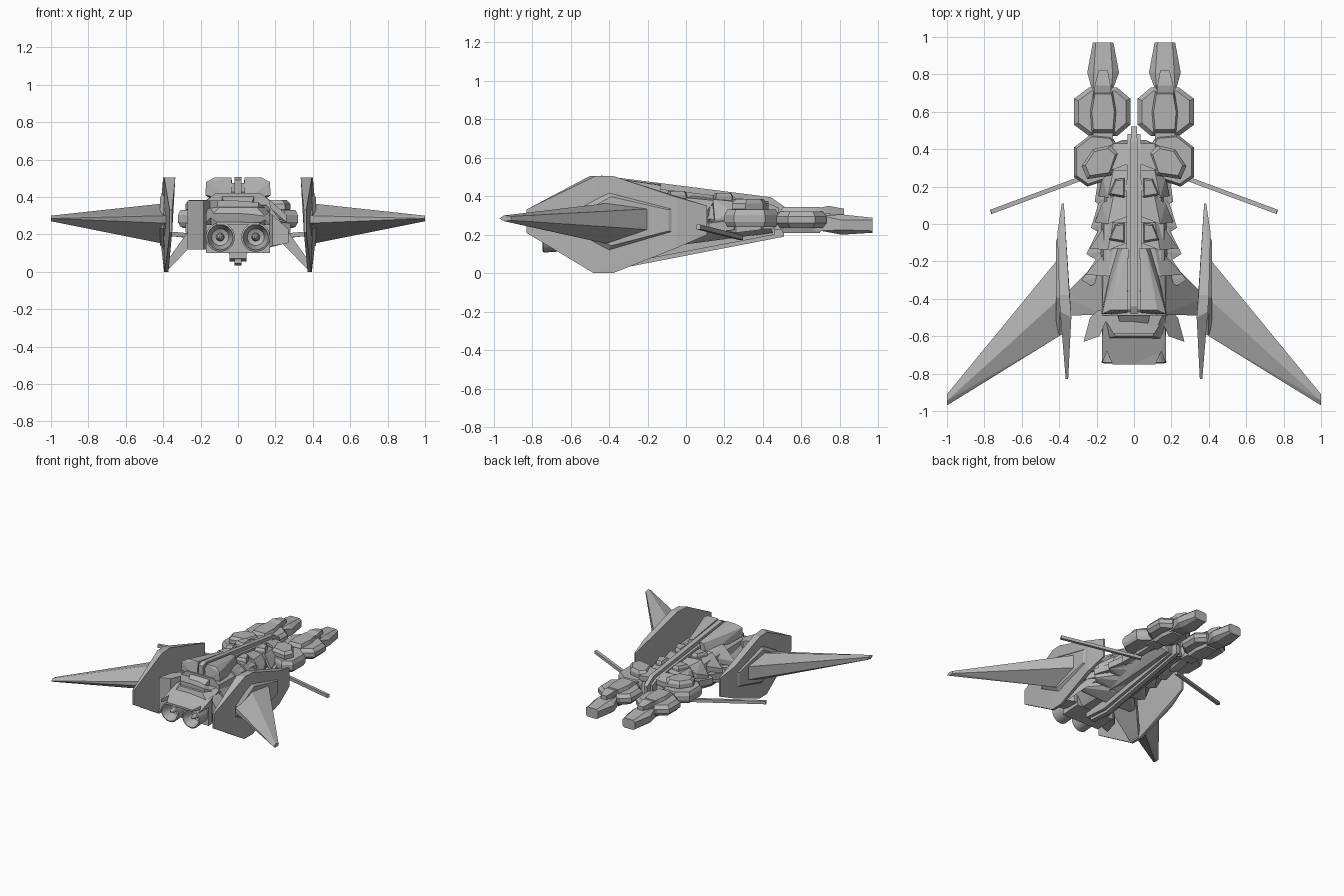
import bpy, bmesh, math
from mathutils import Vector

grey = bpy.data.materials.new("hull_grey")
grey.diffuse_color = (0.45, 0.45, 0.45, 1)


def finish(name, bm):
    bmesh.ops.recalc_face_normals(bm, faces=bm.faces[:])
    me = bpy.data.meshes.new(name)
    bm.to_mesh(me)
    bm.free()
    me.materials.append(grey)
    ob = bpy.data.objects.new(name, me)
    bpy.context.collection.objects.link(ob)
    return ob


def solid(name, pts, mirror=True):
    """Faceted convex block through the points, mirrored across x."""
    bm = bmesh.new()
    for s in ((1, -1) if mirror else (1,)):
        vs = [bm.verts.new((s * x, y, z)) for x, y, z in pts]
        r = bmesh.ops.convex_hull(bm, input=vs)
        junk = {v for v in r["geom_interior"] + r["geom_unused"]
                if isinstance(v, bmesh.types.BMVert) and v.is_valid}
        bmesh.ops.delete(bm, geom=list(junk), context='VERTS')
    bmesh.ops.dissolve_limit(bm, angle_limit=0.01, verts=bm.verts[:], edges=bm.edges[:])
    return finish(name, bm)


def rings(*secs):
    """Rectangular sections (y, x0, x1, z0, z1) turned into points."""
    return [(x, y, z) for y, x0, x1, z0, z1 in secs for x in (x0, x1) for z in (z0, z1)]


def slab(pts, t):
    return list(pts) + [(x, y, z - t) for x, y, z in pts]


def chamfered(outline, z0, z1, k=0.75):
    """Plan outline whose top and bottom are shrunk toward its middle."""
    cx = sum(p[0] for p in outline) / len(outline)
    cy = sum(p[1] for p in outline) / len(outline)
    h = (z1 - z0) * 0.3
    out = []
    for x, y in outline:
        a, b = cx + (x - cx) * k, cy + (y - cy) * k
        out += [(x, y, z0 + h), (x, y, z1 - h), (a, b, z0), (a, b, z1)]
    return out


def prism(name, outline, z_low, z_high):
    """Extruded plan outline (right half, mirrored); heights are functions of (x, y)."""
    full = outline + [(-x, y) for x, y in reversed(outline) if x > 0]
    bm = bmesh.new()
    lo = [bm.verts.new((x, y, z_low(x, y))) for x, y in full]
    hi = [bm.verts.new((x, y, z_high(x, y))) for x, y in full]
    bm.faces.new(lo)
    bm.faces.new(hi)
    n = len(full)
    for i in range(n):
        bm.faces.new((lo[i], lo[(i + 1) % n], hi[(i + 1) % n], hi[i]))
    bmesh.ops.triangulate(bm, faces=[f for f in bm.faces if len(f.verts) > 4])
    return finish(name, bm)


def lathe(name, profile, cx, cz, n=20):
    """Revolve (radius, y) around a line parallel to y, on both sides."""
    bm = bmesh.new()
    for s in (1, -1):
        loops = [[bm.verts.new((s * cx + r * math.cos(i * math.tau / n), y,
                                cz + r * math.sin(i * math.tau / n))) for i in range(n)]
                 for r, y in profile]
        for a, b in zip(loops, loops[1:]):
            for i in range(n):
                bm.faces.new((a[i], a[(i + 1) % n], b[(i + 1) % n], b[i]))
        bm.faces.new(loops[-1])
    ob = finish(name, bm)
    for p in ob.data.polygons:
        p.use_smooth = len(p.vertices) == 4
    ob.data.set_sharp_from_angle(angle=math.radians(35))


def bar(name, a, b, r):
    a, b = Vector(a), Vector(b)
    d = (b - a).normalized()
    u = d.cross(Vector((0, 0, 1))).normalized() * r
    w = d.cross(u).normalized() * r
    solid(name, [tuple(p + u * i + w * j) for p in (a, b) for i in (1, -1) for j in (1, -1)])


# swept main wings with a diamond section
solid("main_wing", [(0.40, -0.18, 0.335), (0.40, -0.18, 0.225), (0.40, -0.40, 0.365),
                    (0.40, -0.40, 0.15), (0.385, -0.59, 0.30), (0.385, -0.59, 0.26),
                    (1.0, -0.91, 0.295), (1.0, -0.91, 0.275), (1.0, -0.945, 0.30),
                    (1.0, -0.945, 0.27), (1.0, -0.97, 0.285)])
# raised collar at wing root
solid("wing_collar", [(x, y, z) for x, k in ((0.395, 1), (0.418, 0.85)) for y, z in
                      [(-0.33 + k * a, 0.27 + k * b) for a, b in
                       ((0.28, 0.07), (0.28, -0.06), (-0.07, 0.15), (-0.07, -0.15),
                        (-0.27, 0.04), (-0.27, -0.04))]])
# tall side fins
solid("side_fin", [(0.352, -0.83, 0.33), (0.365, -0.83, 0.33), (0.352, -0.83, 0.21),
                   (0.365, -0.83, 0.21), (0.335, -0.50, 0.505), (0.395, -0.47, 0.505),
                   (0.345, -0.38, 0.505), (0.40, -0.38, 0.505), (0.372, -0.48, 0.0),
                   (0.392, -0.48, 0.0), (0.375, -0.38, 0.0), (0.395, -0.38, 0.0),
                   (0.38, -0.05, 0.40), (0.41, -0.05, 0.395), (0.388, -0.05, 0.13),
                   (0.41, -0.05, 0.13), (0.375, 0.11, 0.35), (0.386, 0.11, 0.35),
                   (0.375, 0.11, 0.20), (0.386, 0.11, 0.20)])
# drooping struts from hull to fin
solid("fin_strut", [(0.10, -0.11, 0.38), (0.14, -0.16, 0.26), (0.15, -0.485, 0.38),
                    (0.15, -0.485, 0.24), (0.385, -0.39, 0.05), (0.385, -0.49, 0.05),
                    (0.38, -0.40, 0.005), (0.38, -0.49, 0.005)])

# central hull core
solid("hull_core", [(x * s, y, z) for s in (1, -1) for x, y, z in (
    (0.17, -0.49, 0.38), (0.12, -0.49, 0.42), (0.19, -0.49, 0.22), (0.12, -0.49, 0.11),
    (0.16, 0.0, 0.36), (0.18, 0.0, 0.24), (0.09, 0.0, 0.15),
    (0.11, 0.42, 0.33), (0.13, 0.42, 0.26), (0.06, 0.45, 0.21))], False)
# top dorsal blocks either side of spine
solid("dorsal_block", [(0.035, -0.46, 0.505), (0.125, -0.46, 0.505), (0.17, -0.48, 0.48),
                       (0.175, -0.48, 0.41), (0.035, -0.48, 0.38), (0.03, -0.13, 0.46),
                       (0.065, -0.13, 0.455), (0.10, -0.13, 0.36), (0.03, -0.13, 0.36)])
# long spine and keel, each a wide base with a narrow ridge
solid("spine_base", rings((-0.46, -0.042, 0.042, 0.36, 0.475), (0.40, -0.038, 0.038, 0.28, 0.375),
                          (0.48, -0.035, 0.035, 0.27, 0.34)), False)
solid("spine_ridge", rings((-0.48, -0.02, 0.02, 0.36, 0.49), (-0.44, -0.02, 0.02, 0.36, 0.507),
                           (0.44, -0.018, 0.018, 0.28, 0.395), (0.52, -0.015, 0.015, 0.26, 0.34)), False)
solid("keel_base", rings((-0.50, -0.045, 0.045, 0.07, 0.2), (-0.30, -0.045, 0.045, 0.055, 0.2),
                         (0.46, -0.035, 0.035, 0.20, 0.27)), False)
solid("keel_ridge", rings((-0.48, -0.02, 0.02, 0.045, 0.2), (-0.30, -0.02, 0.02, 0.033, 0.2),
                          (0.51, -0.015, 0.015, 0.19, 0.27)), False)

# overlapping rib armour, top and bottom
for i, (y, w) in enumerate(((0.34, 0.20), (0.20, 0.21), (0.06, 0.23), (-0.08, 0.255), (-0.22, 0.28))):
    zt = 0.385 - 0.06 * (y - 0.1)
    zb = 0.12 + 0.2 * (y + 0.1)
    solid(f"upper_rib_{i}", slab([(0.035, y + 0.09, zt), (0.11, y + 0.09, zt - 0.01),
                                  (0.17, y + 0.05, zt - 0.06), (w - 0.02, y - 0.05, zt - 0.10),
                                  (0.14, y - 0.06, zt + 0.005), (0.035, y - 0.02, zt + 0.015)], 0.04))
    solid(f"side_rib_{i}", slab([(0.13, y + 0.09, 0.29), (0.19, y + 0.05, 0.275),
                                 (w, y - 0.08, 0.26), (w - 0.05, y - 0.11, 0.265),
                                 (0.13, y - 0.06, 0.29)], 0.05))
    solid(f"lower_rib_{i}", slab([(0.04, y + 0.09, zb + 0.06), (0.12, y + 0.07, zb + 0.10),
                                  (w - 0.01, y - 0.08, max(zb + 0.09, 0.17)),
                                  (w - 0.05, y - 0.11, max(zb + 0.08, 0.16)),
                                  (0.04, y - 0.05, zb + 0.03)], 0.03))
# raised hatch frames on the back
for i, y in enumerate((0.19, -0.05)):
    solid(f"dorsal_hatch_{i}", chamfered([(0.05, y + 0.055), (0.10, y + 0.05), (0.135, y - 0.035),
                                          (0.05, y - 0.05)], 0.36, 0.425 - 0.05 * y, 0.8))

# shoulders behind the nose pods
solid("shoulder", chamfered([(0.05, 0.36), (0.12, 0.47), (0.23, 0.48), (0.32, 0.41), (0.32, 0.25),
                             (0.25, 0.20), (0.13, 0.24)], 0.24, 0.33, 0.9))
solid("shoulder_cap", chamfered([(0.08, 0.38), (0.13, 0.42), (0.22, 0.40), (0.28, 0.31),
                                 (0.25, 0.24), (0.12, 0.26)], 0.31, 0.385, 0.8))
# twin nose pods and prongs
solid("nose_pod", chamfered([(0.02, 0.53), (0.02, 0.67), (0.09, 0.73), (0.24, 0.73), (0.32, 0.67),
                             (0.32, 0.53), (0.24, 0.47), (0.09, 0.47)], 0.235, 0.32, 0.85))
solid("nose_pod_core", chamfered([(0.10, 0.48), (0.09, 0.60), (0.11, 0.72), (0.22, 0.72),
                                  (0.24, 0.60), (0.23, 0.48)], 0.21, 0.345, 0.8))
solid("nose_neck", rings((0.40, 0.11, 0.22, 0.23, 0.32), (0.75, 0.12, 0.22, 0.22, 0.31)))
solid("nose_prong", rings((0.70, 0.12, 0.22, 0.22, 0.30), (0.81, 0.08, 0.25, 0.225, 0.275),
                          (0.81, 0.115, 0.215, 0.20, 0.305), (0.97, 0.11, 0.22, 0.22, 0.275),
                          (0.97, 0.125, 0.205, 0.21, 0.288)))
solid("prong_ridge", rings((0.66, 0.12, 0.22, 0.30, 0.33), (0.74, 0.125, 0.21, 0.29, 0.35),
                           (0.82, 0.14, 0.19, 0.28, 0.335)))
# side guns
bar("side_gun", (0.17, 0.285, 0.185), (0.765, 0.065, 0.24), 0.012)

# engine housing, hood and flared shroud
solid("engine_block", rings((-0.45, -0.17, 0.17, 0.11, 0.36), (-0.62, -0.17, 0.17, 0.10, 0.27),
                            (-0.60, -0.10, 0.10, 0.10, 0.345)), False)
prism("engine_hood", [(0, -0.48), (0.16, -0.48), (0.17, -0.60), (0.17, -0.745), (0.145, -0.68),
                      (0.115, -0.75), (0, -0.75)],
      lambda x, y: 0.25, lambda x, y: 0.355 + 0.33 * (y + 0.48) - 0.25 * max(0, x - 0.1))
prism("engine_shroud", [(0, -0.44), (0.19, -0.46), (0.235, -0.50), (0.27, -0.63), (0.185, -0.60),
                        (0.15, -0.52), (0.11, -0.585), (0, -0.585)],
      lambda x, y: 0.12 + 0.2 * max(0, x - 0.1), lambda x, y: 0.38 - 0.9 * max(0, x - 0.1))
solid("engine_tail_cap", rings((-0.44, -0.10, 0.10, 0.34, 0.44), (-0.55, -0.07, 0.07, 0.33, 0.36)), False)
# engine nozzles with centre spikes
lathe("engine_nozzle", [(0.06, -0.50), (0.07, -0.62), (0.078, -0.74), (0.068, -0.745),
                        (0.045, -0.66), (0.022, -0.65), (0.018, -0.70), (0.006, -0.73)], 0.095, 0.185)
